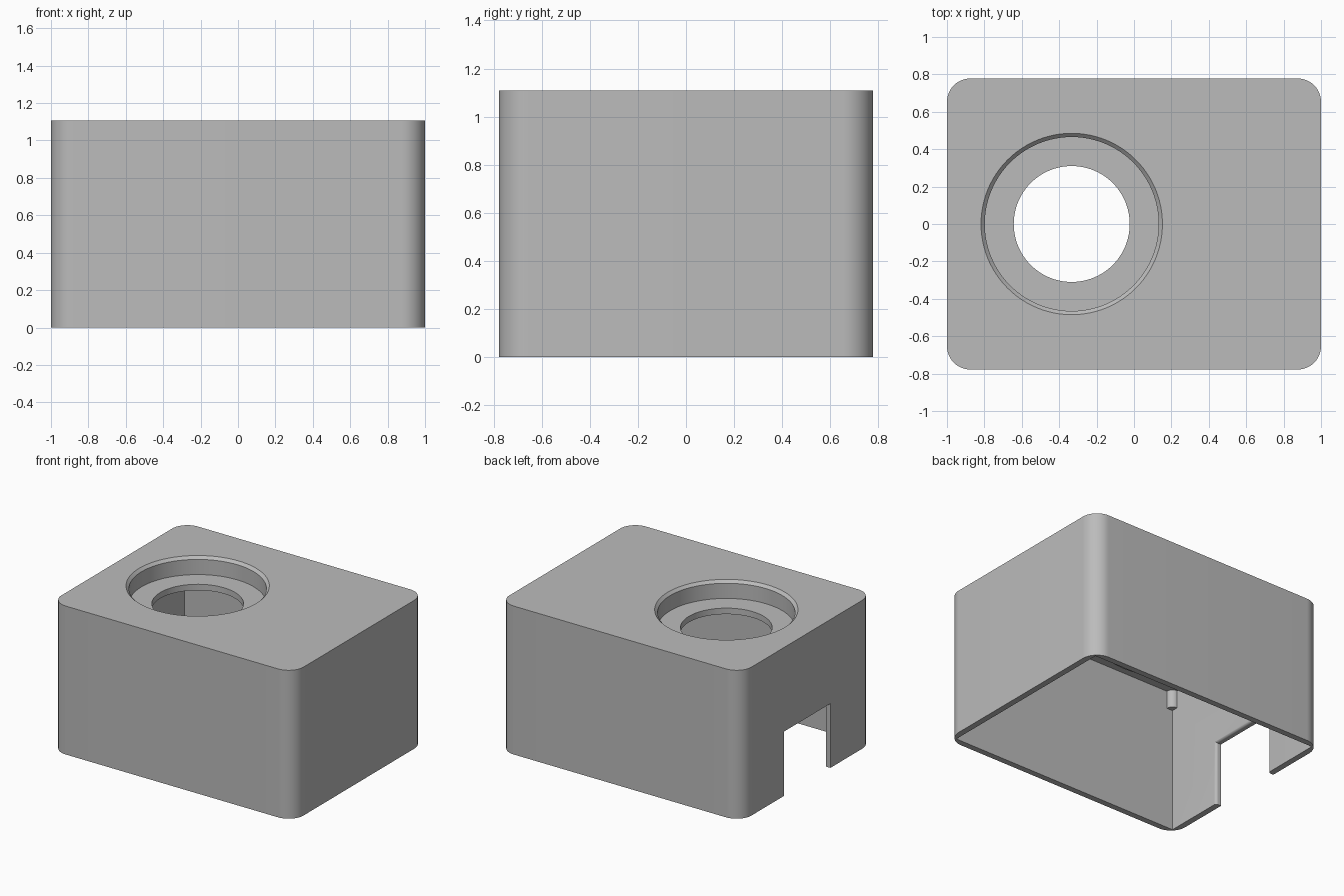
import bpy, bmesh, math

if "Cube" in bpy.data.objects:
    bpy.data.objects.remove(bpy.data.objects["Cube"], do_unlink=True)

# Overall sizes
HX, HY, H = 1.0, 0.778, 1.108
WALL = 0.045
CORNER = 0.125
HOLE_X = -0.333
SEAT_Z = 0.975                 # floor of the round recess
SEAT_UNDER = SEAT_Z - WALL

grey = bpy.data.materials.new("plain grey")
grey.use_nodes = True
grey.diffuse_color = (0.5, 0.5, 0.5, 1)
grey.node_tree.nodes["Principled BSDF"].inputs["Base Color"].default_value = (0.5, 0.5, 0.5, 1)


def loft(name, rings):
    """Closed solid through a list of equally long point rings."""
    bm = bmesh.new()
    loops = [[bm.verts.new(p) for p in ring] for ring in rings]
    n = len(loops[0])
    for a, b in zip(loops, loops[1:]):
        for i in range(n):
            j = (i + 1) % n
            bm.faces.new((a[i], a[j], b[j], b[i]))
    bm.faces.new(loops[0][::-1])
    bm.faces.new(loops[-1])
    bmesh.ops.recalc_face_normals(bm, faces=bm.faces)
    mesh = bpy.data.meshes.new(name)
    bm.to_mesh(mesh)
    bm.free()
    mesh.materials.append(grey)
    obj = bpy.data.objects.new(name, mesh)
    bpy.context.collection.objects.link(obj)
    return obj


def circle(x, y, z, r, n=96):
    return [(x + r * math.cos(math.tau * i / n), y + r * math.sin(math.tau * i / n), z)
            for i in range(n)]


def turned(name, x, y, profile, n=96):
    return loft(name, [circle(x, y, z, r, n) for r, z in profile])


def rounded_rect(hx, hy, r, z, steps=16):
    pts = []
    for k, (sx, sy) in enumerate([(1, 1), (-1, 1), (-1, -1), (1, -1)]):
        for i in range(steps + 1):
            a = math.pi / 2 * (k + i / steps)
            pts.append((sx * (hx - r) + r * math.cos(a), sy * (hy - r) + r * math.sin(a), z))
    return pts


def rect(hx, hy, z):
    return [(hx, hy, z), (-hx, hy, z), (-hx, -hy, z), (hx, -hy, z)]


def cut(target, cutter):
    """Subtract the cutter from the target and discard it."""
    mod = target.modifiers.new("cut", 'BOOLEAN')
    mod.operation, mod.solver, mod.object = 'DIFFERENCE', 'EXACT', cutter
    bpy.context.view_layer.objects.active = target
    bpy.ops.object.modifier_apply(modifier=mod.name)
    bpy.data.objects.remove(cutter, do_unlink=True)


# Outer block with rounded upright corners
cover = loft("box_cover", [rounded_rect(HX, HY, CORNER, z) for z in (0, H)])

# Hollow, open underneath, leaving the recess cup and four corner posts
ix, iy = HX - WALL, HY - WALL
hollow = loft("hollow", [rect(ix, iy, z) for z in (-0.1, H - WALL)])
cut(hollow, turned("cup", HOLE_X, 0, [(0.465 + WALL, SEAT_UNDER), (0.465 + WALL, H + 0.1)]))
for sx in (-1, 1):
    for sy in (-1, 1):
        cut(hollow, turned("post", sx * ix, sy * iy, [(0.05, SEAT_UNDER), (0.05, H + 0.1)], 32))
cut(cover, hollow)

# Round recess with chamfered rim and a smaller through hole
cut(cover, turned("recess", HOLE_X, 0,
                  [(0.31, SEAT_UNDER - 0.1), (0.31, SEAT_Z), (0.465, SEAT_Z),
                   (0.465, H - 0.02), (0.485, H), (0.485, H + 0.1)]))

# Cable notch in one end wall, its inner edges rounded over
ROUND = 0.02
sections = [(-HX - 0.1, 0)]
for i in range(9):
    a = math.pi / 2 * i / 8
    sections.append((-HX + WALL - ROUND + ROUND * math.sin(a), ROUND * (1 - math.cos(a))))
sections.append((-HX + WALL + 0.05, ROUND))
cut(cover, loft("notch", [[(x, -0.275 - o, -0.1), (x, 0.275 + o, -0.1),
                           (x, 0.275 + o, 0.48 + o), (x, -0.275 - o, 0.48 + o)]
                          for x, o in sections]))

# Smooth curves, crisp edges
bpy.ops.object.select_all(action='DESELECT')
cover.select_set(True)
bpy.context.view_layer.objects.active = cover
bpy.ops.object.shade_smooth_by_angle(angle=math.radians(30))
